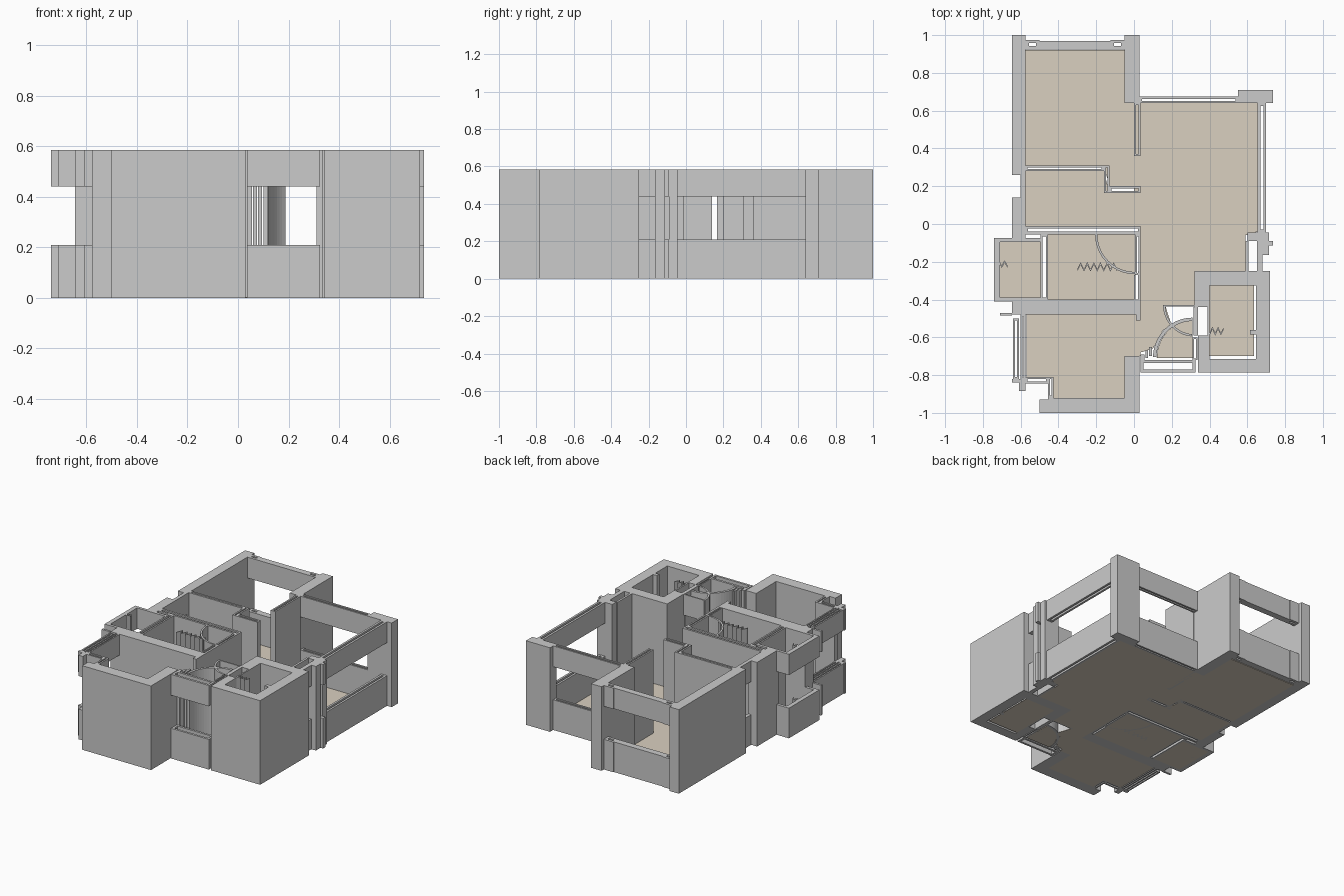
import bpy, bmesh, math

if "Cube" in bpy.data.objects:
    bpy.data.objects.remove(bpy.data.objects["Cube"])

H, SILL, HEAD = 0.585, 0.21, 0.44
FULL = [(0, H)]
OPEN = [(0, SILL), (HEAD, H)]      # sill and lintel with an opening between


def finish(name, bm, mat=None):
    bmesh.ops.recalc_face_normals(bm, faces=bm.faces)
    me = bpy.data.meshes.new(name)
    bm.to_mesh(me)
    bm.free()
    ob = bpy.data.objects.new(name, me)
    bpy.context.collection.objects.link(ob)
    if mat:
        me.materials.append(mat)
    return ob


def prism(bm, pts, z0, z1):
    f = bm.faces.new([bm.verts.new((x, y, z0)) for x, y in pts])
    r = bmesh.ops.extrude_face_region(bm, geom=[f])
    vs = [g for g in r["geom"] if isinstance(g, bmesh.types.BMVert)]
    bmesh.ops.translate(bm, verts=vs, vec=(0, 0, z1 - z0))


def rect(x0, x1, y0, y1):
    return [(x0, y0), (x1, y0), (x1, y1), (x0, y1)]


def solid(name, *polys, levels=FULL):
    bm = bmesh.new()
    for p in polys:
        for z0, z1 in levels:
            prism(bm, p, z0, z1)
    return finish(name, bm)


def hollow(name, x0, x1, y0, y1, t=0.011, levels=FULL):
    """Wall of two thin leaves closed at both ends."""
    if x1 - x0 > y1 - y0:
        parts = [rect(x0, x1, y0, y0 + t), rect(x0, x1, y1 - t, y1)]
        parts += [rect(x0, x0 + t, y0 + t, y1 - t), rect(x1 - t, x1, y0 + t, y1 - t)]
    else:
        parts = [rect(x0, x0 + t, y0, y1), rect(x1 - t, x1, y0, y1)]
        parts += [rect(x0 + t, x1 - t, y0, y0 + t), rect(x0 + t, x1 - t, y1 - t, y1)]
    return solid(name, *parts, levels=levels)


def arc(cx, cy, r, a0, a1, t=0.012, n=10):
    ang = [math.radians(a0 + (a1 - a0) * i / n) for i in range(n + 1)]
    ring = lambda q: [(cx + q * math.cos(a), cy + q * math.sin(a)) for a in ang]
    return ring(r + t / 2) + ring(r - t / 2)[::-1]


def fluted(name, x0, x1, y, h, n, levels=FULL):
    """Zigzag upright screen."""
    p = [(x0 + (x1 - x0) * i / n, y + (h if i % 2 else -h)) for i in range(n + 1)]
    return solid(name, p + [(a, b - 0.014) for a, b in p[::-1]], levels=levels)


# Floors
floor_mat = bpy.data.materials.new("floor_beige")
floor_mat.diffuse_color = (0.70, 0.63, 0.53, 1)
floor_mat.use_nodes = True
floor_mat.node_tree.nodes["Principled BSDF"].inputs["Base Color"].default_value = floor_mat.diffuse_color
entry = [(0.31, -0.71)] + [(0.31 + 0.19 * math.cos(math.radians(a)),
                            -0.71 + 0.2 * math.sin(math.radians(a))) for a in range(90, 181, 15)]
floors = {
    "north_bedroom_floor": [(-0.575, 0.31), (-0.16, 0.31), (-0.13, 0.20), (0, 0.20), (0, 0.64),
                            (-0.05, 0.64), (-0.05, 0.92), (-0.575, 0.92)],
    "living_floor": [(0.035, -0.68), (0.10, -0.66), (0.155, -0.56), (0.20, -0.54), (0.165, -0.43),
                     (0.32, -0.43), (0.32, -0.25), (0.59, -0.25), (0.59, -0.06), (0.655, -0.04),
                     (0.655, 0.64), (0.0, 0.64), (0.0, 0.165), (-0.13, 0.165), (-0.16, 0.28),
                     (-0.575, 0.28), (-0.575, -0.01), (0.035, -0.01)],
    "bath_floor": rect(-0.455, 0.005, -0.40, -0.055),
    "west_room_floor": rect(-0.71, -0.495, -0.39, -0.095),
    "south_bedroom_floor": [(-0.57, -0.48), (0.035, -0.48), (0.035, -0.70), (-0.05, -0.70),
                            (-0.05, -0.92), (-0.425, -0.92), (-0.425, -0.81), (-0.57, -0.81)],
    "shaft_floor": rect(0.40, 0.635, -0.70, -0.325),
    "entry_floor": entry,
}
for name, pts in floors.items():
    bm = bmesh.new()
    prism(bm, pts, 0, 0.004)
    finish(name, bm, floor_mat)

# North bedroom
solid("north_bedroom_west_wall", rect(-0.645, -0.575, 0.26, 1.0))
solid("north_bedroom_east_pier", rect(-0.05, 0.03, 0.64, 1.0))
solid("north_window_band", rect(-0.50, -0.125, 0.925, 0.97), levels=OPEN)
hollow("north_window_end_west", -0.575, -0.50, 0.925, 0.975, 0.018, OPEN)
hollow("north_window_end_east", -0.125, -0.05, 0.925, 0.975, 0.018, OPEN)
hollow("bedroom_door_wall", 0.0, 0.035, 0.36, 0.64)
hollow("closet_wall_north", -0.575, -0.16, 0.28, 0.31)
hollow("closet_wall_side", -0.16, -0.13, 0.165, 0.31)
hollow("closet_wall_south", -0.13, 0.035, 0.165, 0.20)

# Hall west side
solid("hall_west_window", rect(-0.60, -0.575, 0.14, 0.26), levels=OPEN)
solid("hall_west_wall", rect(-0.645, -0.575, -0.01, 0.14), rect(-0.645, -0.575, -0.075, -0.01))

# Living room windows and corner
hollow("living_north_window", 0.03, 0.55, 0.64, 0.675, 0.012, OPEN)
solid("corner_pier", rect(0.55, 0.735, 0.64, 0.71))
hollow("living_east_window", 0.655, 0.70, -0.045, 0.64, 0.015, OPEN)
solid("east_pier", rect(0.60, 0.715, -0.09, -0.045), rect(0.65, 0.715, -0.165, -0.115),
      rect(0.59, 0.605, -0.25, -0.09))
solid("east_ledge", rect(0.65, 0.735, -0.115, -0.09), rect(0.65, 0.68, -0.25, -0.165), levels=OPEN)

# Bath and west room
hollow("bath_north_wall", -0.575, 0.035, -0.055, -0.01, 0.014)
hollow("bath_east_wall", 0.005, 0.035, -0.27, -0.055)
solid("bath_east_leaf", rect(0.0, 0.008, -0.40, -0.27), rect(0.02, 0.035, -0.40, -0.25))
hollow("bath_divider", -0.495, -0.455, -0.40, -0.055)
solid("bath_door_swing", arc(0.005, -0.055, 0.205, 180, 270))
fluted("bath_screen", -0.30, -0.09, -0.22, 0.018, 12)
solid("west_room_north_wall", rect(-0.645, -0.495, -0.095, -0.075))
solid("west_room_south_wall", rect(-0.645, -0.495, -0.41, -0.39))
solid("west_room_window", rect(-0.74, -0.71, -0.41, -0.075), rect(-0.71, -0.645, -0.095, -0.075),
      rect(-0.71, -0.645, -0.41, -0.39), levels=OPEN)
fluted("west_room_screen", -0.73, -0.67, -0.205, 0.014, 4, OPEN)

# South bedroom
solid("south_bedroom_north_wall", rect(-0.645, 0.035, -0.48, -0.40), rect(0.01, 0.035, -0.51, -0.48))
solid("west_ledge", rect(-0.71, -0.645, -0.485, -0.47), levels=OPEN)
hollow("south_bedroom_window_outer", -0.64, -0.61, -0.82, -0.50, 0.01, OPEN)
hollow("south_bedroom_window_inner", -0.60, -0.575, -0.82, -0.48, 0.009, OPEN)
solid("window_end_block", rect(-0.645, -0.575, -0.84, -0.82), rect(-0.61, -0.575, -0.885, -0.84),
      levels=OPEN)
hollow("south_bedroom_jog", -0.575, -0.455, -0.845, -0.81)
hollow("south_bedroom_jog_side", -0.455, -0.425, -0.92, -0.81)
solid("south_bedroom_south_wall", [(-0.50, -1.0), (0.03, -1.0), (0.03, -0.70), (-0.05, -0.70),
                                   (-0.05, -0.92), (-0.455, -0.92), (-0.455, -0.93), (-0.50, -0.93)])

# Shaft
solid("shaft_walls", [(0.32, -0.44), (0.32, -0.25), (0.72, -0.25), (0.72, -0.785), (0.34, -0.785),
                      (0.34, -0.59), (0.40, -0.59), (0.40, -0.715), (0.645, -0.715),
                      (0.645, -0.325), (0.40, -0.325), (0.40, -0.44)])
solid("shaft_door_leaves", rect(0.315, 0.34, -0.59, -0.44), rect(0.39, 0.40, -0.59, -0.44))
fluted("shaft_screen", 0.40, 0.475, -0.56, 0.016, 5)
solid("shaft_stub", rect(0.615, 0.645, -0.585, -0.56))

# Entry with front window
hollow("front_window", 0.035, 0.325, -0.785, -0.72, 0.015, OPEN)
hollow("entry_east_wall", 0.31, 0.335, -0.72, -0.60, 0.008)
solid("entry_lintel", rect(0.16, 0.32, -0.437, -0.428), levels=OPEN)
solid("entry_swing_west", arc(0.31, -0.705, 0.2, 130, 180, 0.018))
solid("entry_swing_east", arc(0.31, -0.705, 0.2, 90, 130, 0.018, 8), levels=OPEN)
solid("second_swing", arc(0.32, -0.43, 0.16, 180, 265), levels=OPEN)
solid("entry_posts", rect(0.06, 0.075, -0.71, -0.67), rect(0.08, 0.095, -0.70, -0.65),
      rect(0.035, 0.055, -0.72, -0.69))
